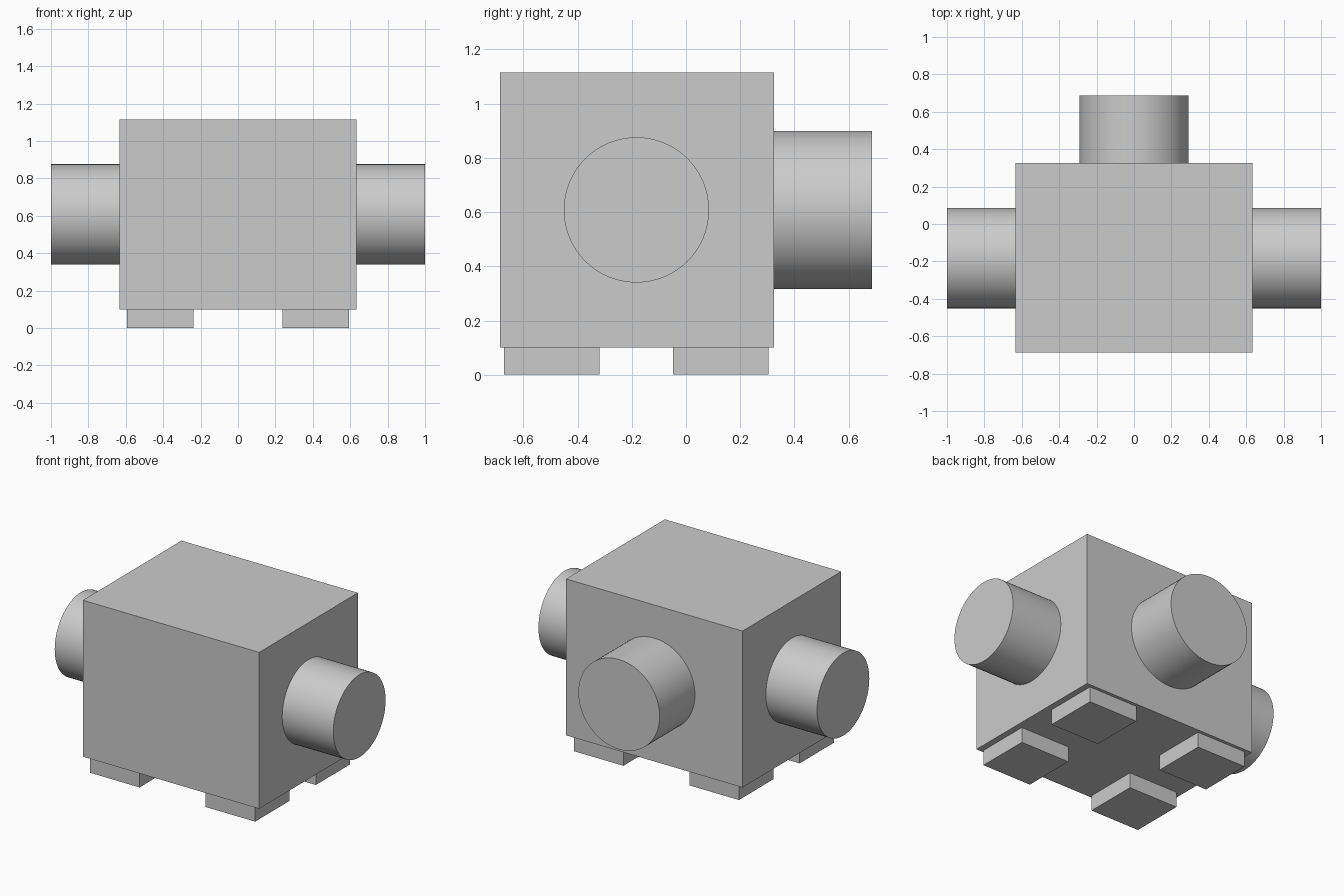
import bpy
from math import pi

cube = bpy.data.objects.get("Cube")
if cube:
    bpy.data.objects.remove(cube, do_unlink=True)

# Single plain grey
grey = bpy.data.materials.new("light_grey")
grey.use_nodes = True
colour = (0.6, 0.6, 0.6, 1)
grey.diffuse_color = colour
grey.node_tree.nodes["Principled BSDF"].inputs["Base Color"].default_value = colour


def box(name, low, high):
    centre = [(a + b) / 2 for a, b in zip(low, high)]
    bpy.ops.mesh.primitive_cube_add(size=1, location=centre)
    ob = bpy.context.object
    ob.name = name
    ob.scale = [b - a for a, b in zip(low, high)]
    bpy.ops.object.transform_apply(location=False, rotation=False, scale=True)
    ob.data.materials.append(grey)


def pipe(name, radius, length, centre, rotation):
    bpy.ops.mesh.primitive_cylinder_add(vertices=64, radius=radius, depth=length,
                                        location=centre, rotation=rotation)
    ob = bpy.context.object
    ob.name = name
    ob.data.materials.append(grey)
    bpy.ops.object.shade_smooth_by_angle()


# Main block
box("body", (-0.633, -0.687, 0.1), (0.633, 0.325, 1.115))

# Side and rear stubs, seated on the block faces
for side, sign in (("left", 1), ("right", -1)):
    pipe(side + "_stub", 0.268, 0.387, (sign * 0.8065, -0.183, 0.608), (0, pi / 2, 0))
pipe("rear_stub", 0.292, 0.382, (0, 0.496, 0.608), (pi / 2, 0, 0))

# Four square feet
for side, x in (("left", 0.415), ("right", -0.415)):
    for end, y in (("front", -0.495), ("rear", 0.128)):
        box(f"{end}_{side}_foot", (x - 0.178, y - 0.176, 0), (x + 0.178, y + 0.176, 0.1))
